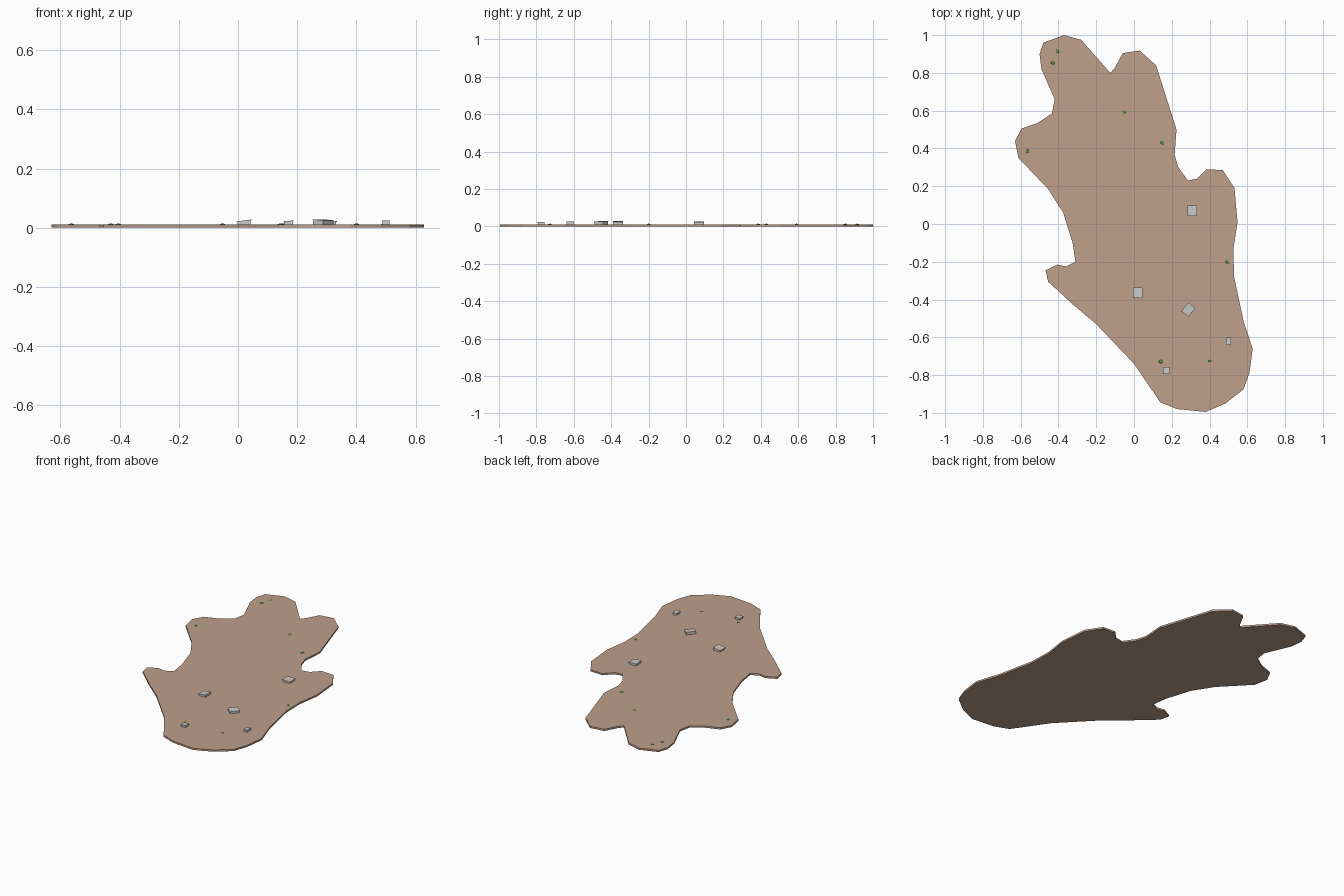
import bpy, bmesh
from math import radians, sin, cos, pi
from mathutils import Matrix, Vector

if "Cube" in bpy.data.objects:
    bpy.data.objects.remove(bpy.data.objects["Cube"])

TOP = 0.011  # ground surface height


def material(name, rgb):
    m = bpy.data.materials.new(name)
    m.diffuse_color = (*rgb, 1)
    m.use_nodes = True
    m.node_tree.nodes["Principled BSDF"].inputs["Base Color"].default_value = m.diffuse_color
    return m


def make_object(name, bm, mat=None):
    bmesh.ops.recalc_face_normals(bm, faces=bm.faces)
    me = bpy.data.meshes.new(name)
    bm.to_mesh(me)
    bm.free()
    ob = bpy.data.objects.new(name, me)
    bpy.context.collection.objects.link(ob)
    if mat:
        me.materials.append(mat)
    return ob


def box(bm, size, centre, tilt=0.0):
    """Box of given size; tilt raises its +x end (shear in z)."""
    verts = bmesh.ops.create_cube(bm, size=1)["verts"]
    for v in verts:
        x, y, z = (v.co[i] * size[i] for i in range(3))
        v.co = Vector((x, y, z + x * tilt)) + Vector(centre)
    return verts


earth = material("earth", (0.52, 0.35, 0.26))
leaf = material("leaf", (0.10, 0.35, 0.05))

# Island slab: coastline extruded upwards
coast = [
    (-.48, .96), (-.37, 1.0), (-.28, .975), (-.125, .80), (-.10, .83), (-.06, .905),
    (.03, .918), (.117, .84), (.225, .50), (.215, .365), (.235, .30), (.285, .23),
    (.335, .24), (.385, .29), (.47, .285), (.532, .19), (.548, .01), (.526, -.135),
    (.53, -.28), (.58, -.515), (.628, -.66), (.612, -.785), (.58, -.875), (.485, -.95),
    (.38, -.995), (.23, -.98), (.14, -.945), (0, -.74), (-.2, -.53), (-.33, -.42),
    (-.455, -.305), (-.468, -.245), (-.405, -.215), (-.36, -.225), (-.31, -.2),
    (-.325, -.1), (-.375, .06), (-.455, .185), (-.55, .285), (-.612, .35), (-.63, .44),
    (-.595, .505), (-.51, .535), (-.435, .585), (-.42, .66), (-.49, .82), (-.50, .90)]
bm = bmesh.new()
base = bm.faces.new([bm.verts.new((x, y, 0)) for x, y in coast])
ext = bmesh.ops.extrude_face_region(bm, geom=[base], use_keep_orig=True)
for v in ext["geom"]:
    if isinstance(v, bmesh.types.BMVert):
        v.co.z = TOP
bmesh.ops.triangulate(bm, faces=[f for f in bm.faces if len(f.verts) > 4])
make_object("island_ground", bm, earth)

# Huts: walls under a thin sloping roof (x, y, width, depth, wall top, slope, turn)
huts = [(.02, -.363, .050, .055, .0215, .13, 0),
        (.288, -.453, .048, .058, .0235, -.08, -38),
        (.308, .07, .052, .055, .021, -.05, 0),
        (.17, -.775, .034, .037, .020, .06, 0),
        (.5, -.62, .026, .040, .0215, .04, 0)]
for i, (x, y, w, d, h, slope, turn) in enumerate(huts):
    place = Matrix.Translation((x, y, 0)) @ Matrix.Rotation(radians(turn), 4, 'Z')
    bm = bmesh.new()
    for v in box(bm, (w * .9, d * .95, h - TOP), (0, 0, (h + TOP) / 2)):
        v.co.z = h + v.co.x * slope if v.co.z > TOP + .001 else TOP - .001
    make_object(f"hut_walls_{i}", bm).matrix_world = place
    bm = bmesh.new()
    box(bm, (w, d, .003), (0, 0, h + .0015), slope)
    make_object(f"hut_roof_{i}", bm).matrix_world = place

# Bushes: small flattened low-poly blobs
bushes = [(-.405, .915, 1), (-.43, .852, 1), (-.053, .59, .9), (.15, .43, 1),
          (-.564, .385, 1), (.494, -.2, 1), (.142, -.728, 1), (.4, -.725, .6)]
for i, (x, y, sy) in enumerate(bushes):
    bm = bmesh.new()
    bmesh.ops.create_icosphere(bm, subdivisions=1, radius=.011)
    bmesh.ops.scale(bm, vec=(1, sy, .3), verts=bm.verts)
    make_object(f"bush_{i}", bm, leaf).location = (x, y, TOP)
